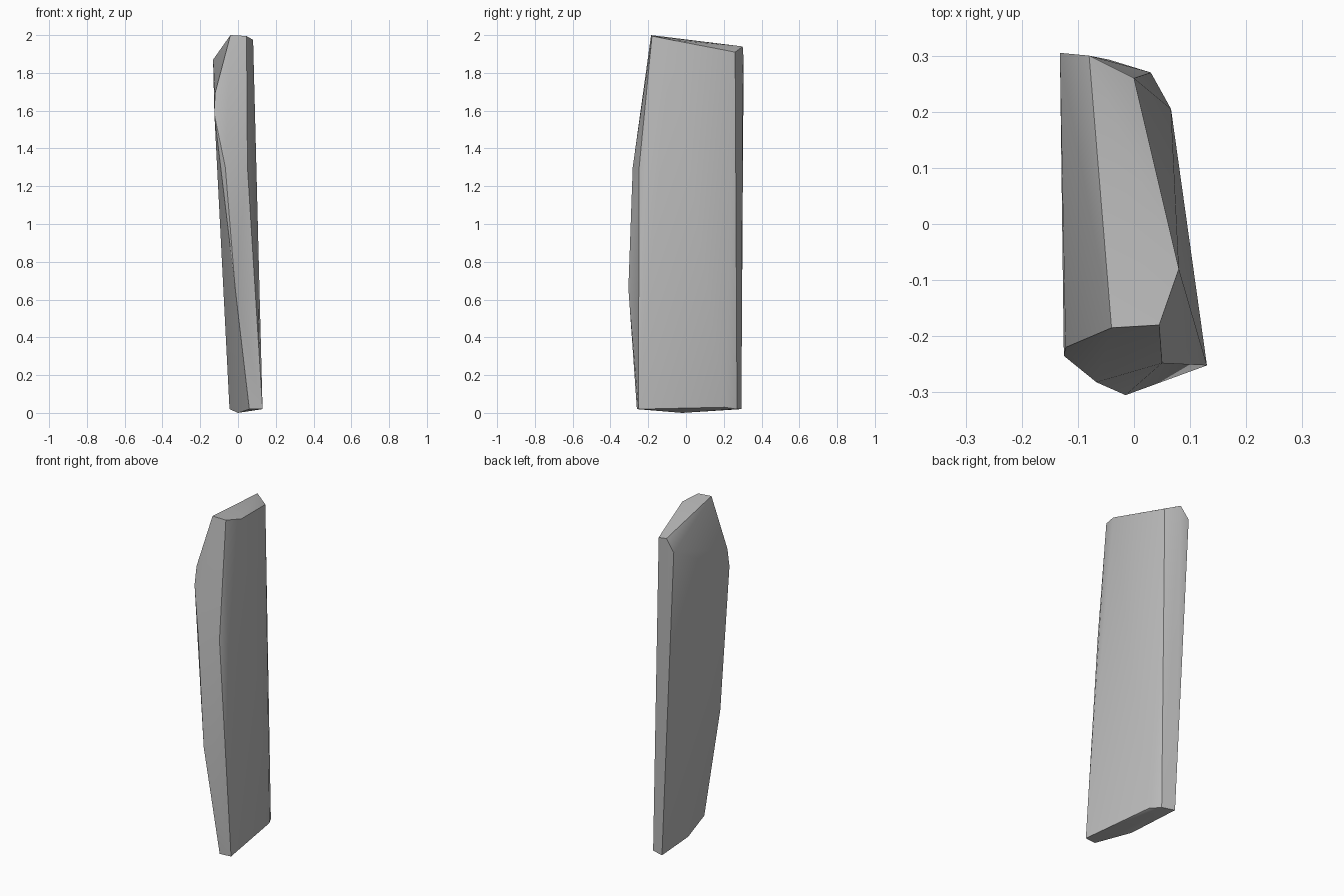
import bpy
import bmesh
import math

default_cube = bpy.data.objects.get("Cube")
if default_cube:
    bpy.data.objects.remove(default_cube, do_unlink=True)


def flat_material(name, colour):
    material = bpy.data.materials.new(name)
    material.use_nodes = True
    material.diffuse_color = colour
    shader = material.node_tree.nodes["Principled BSDF"]
    shader.inputs["Base Color"].default_value = colour
    shader.inputs["Roughness"].default_value = 1.0
    return material


def hull_object(name, corner_groups, material):
    """Wrap a tight convex skin around the corner points."""
    bm = bmesh.new()
    for group in corner_groups:
        for corner in group:
            bm.verts.new(corner)
    result = bmesh.ops.convex_hull(bm, input=bm.verts[:])
    unused = set(result["geom_interior"]) | set(result["geom_unused"])
    loose = [item for item in unused if isinstance(item, bmesh.types.BMVert)]
    bmesh.ops.delete(bm, geom=loose, context="VERTS")
    bmesh.ops.recalc_face_normals(bm, faces=bm.faces[:])
    mesh = bpy.data.meshes.new(name)
    bm.to_mesh(mesh)
    bm.free()
    mesh.materials.append(material)
    obj = bpy.data.objects.new(name, mesh)
    bpy.context.collection.objects.link(obj)
    return obj


# Sloping top cap, with the chipped left-hand shoulder
top_cap = [
    (-0.04, -0.185, 2.0), (0.045, -0.18, 1.995), (0.08, -0.08, 1.975),
    (0.0, 0.26, 1.91), (-0.08, 0.30, 1.94), (-0.132, 0.305, 1.87),
]

# Bowed ridge running down the front, and the opposite front corner
front_ridge = [
    (-0.122, -0.22, 1.69), (-0.125, -0.235, 1.58),
    (-0.067, -0.282, 1.3), (-0.015, -0.305, 0.66),
]
front_corner = [(0.05, -0.248, 1.3)]

# Shallow pointed base
base = [
    (0.06, -0.26, 0.02), (0.13, -0.252, 0.02), (0.066, 0.205, 0.03),
    (0.03, 0.27, 0.02), (-0.045, 0.293, 0.02), (0.0, -0.02, 0.0),
]

stone_grey = flat_material("stone grey", (0.5, 0.5, 0.5, 1.0))
slab = hull_object(
    "stone_slab", [top_cap, front_ridge, front_corner, base], stone_grey
)

# Soft facets with crisp main edges
bpy.ops.object.select_all(action="DESELECT")
slab.select_set(True)
bpy.context.view_layer.objects.active = slab
bpy.ops.object.shade_smooth_by_angle(angle=math.radians(30))
